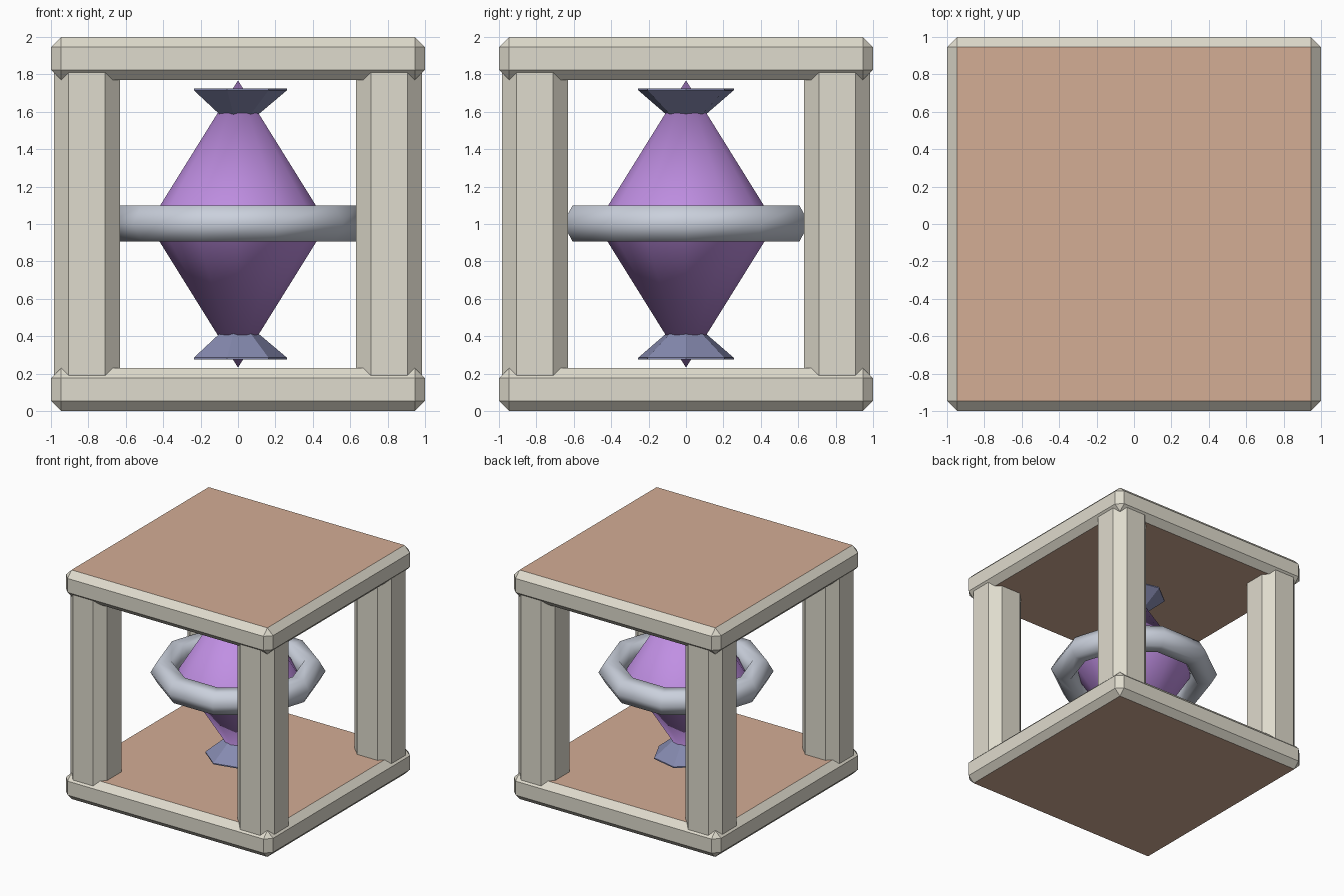
import bpy, bmesh, math

if "Cube" in bpy.data.objects:
    bpy.data.objects.remove(bpy.data.objects["Cube"])


def material(name, srgb):
    lin = [((c / 255 + 0.055) / 1.055) ** 2.4 for c in srgb]
    m = bpy.data.materials.new(name)
    m.diffuse_color = (*lin, 1.0)
    m.use_nodes = True
    m.node_tree.nodes["Principled BSDF"].inputs["Base Color"].default_value = m.diffuse_color
    return m


CREAM = material("cream_frame", (223, 219, 205))
TAN = material("tan_panel", (212, 173, 149))
PURPLE = material("purple_crystal", (192, 143, 227))
SILVER = material("silver_ring", (202, 208, 220))
SLATE = material("slate_holder", (134, 138, 176))


def finish(name, bm, mats, smooth=None):
    bmesh.ops.recalc_face_normals(bm, faces=bm.faces)
    me = bpy.data.meshes.new(name)
    bm.to_mesh(me)
    bm.free()
    for m in mats:
        me.materials.append(m)
    ob = bpy.data.objects.new(name, me)
    bpy.context.collection.objects.link(ob)
    if smooth:
        bpy.ops.object.select_all(action='DESELECT')
        ob.select_set(True)
        bpy.context.view_layer.objects.active = ob
        bpy.ops.object.shade_smooth_by_angle(angle=math.radians(smooth))
    return ob


def box(center, size):
    bm = bmesh.new()
    bmesh.ops.create_cube(bm, size=1)
    for v in bm.verts:
        v.co = [c + s * p for c, s, p in zip(center, size, v.co)]
    return bm


def chamfer(bm, edges, width):
    bmesh.ops.bevel(bm, geom=edges, offset=width, offset_type='OFFSET',
                    segments=1, profile=0.5, affect='EDGES')


def lathe(name, profile, sides, mat, smooth=None):
    """Stack of n-sided rings (radius, z); radius 0 makes a tip."""
    bm = bmesh.new()
    rings = []
    for r, z in profile:
        n = sides if r else 1
        rings.append([bm.verts.new((r * math.cos(math.tau * i / sides),
                                    r * math.sin(math.tau * i / sides), z)) for i in range(n)])
    for a, b in zip(rings, rings[1:]):
        for i in range(sides):
            j = (i + 1) % sides
            quad = [a[i % len(a)], a[j % len(a)], b[j % len(b)], b[i % len(b)]]
            bm.faces.new(list(dict.fromkeys(quad)))
    for ring in (rings[0], rings[-1]):
        if len(ring) > 1:
            bm.faces.new(ring)
    return finish(name, bm, [mat], smooth)


# Slabs: chamfered all round, with tan horizontal panels
for name, z in (("bottom_slab", 0.115), ("top_slab", 1.885)):
    bm = box((0, 0, z), (2, 2, 0.23))
    chamfer(bm, bm.edges[:], 0.054)
    bm.normal_update()
    for f in bm.faces:
        f.material_index = int(abs(f.normal.z) > 0.9)
    finish(name, bm, [CREAM, TAN])

# Corner posts: chamfered uprights reaching into both slabs
for sx in (-1, 1):
    for sy in (-1, 1):
        bm = box((sx * 0.8075, sy * 0.8075, 1), (0.355, 0.355, 1.8))
        upright = [e for e in bm.edges if abs(e.verts[0].co.z - e.verts[1].co.z) > 1]
        chamfer(bm, upright, 0.08)
        finish("corner_post", bm, [CREAM])

# Double-pointed crystal
lathe("crystal", [(0, 0.232), (0.478, 1.0), (0, 1.768)], 12, PURPLE, 31)

# Flared holders near each tip
for name, s in (("top_holder", 1), ("bottom_holder", -1)):
    lathe(name, [(0.09, 1 + s * 0.57), (0.262, 1 + s * 0.715), (0.262, 1 + s * 0.725)], 7, SLATE)

# Ring around the crystal
bpy.ops.mesh.primitive_torus_add(major_segments=10, minor_segments=6, major_radius=0.583,
                                 minor_radius=0.11, location=(0, 0, 1.003))
ring = bpy.context.object
ring.name = "ring"
ring.data.materials.append(SILVER)
bpy.ops.object.shade_smooth()
